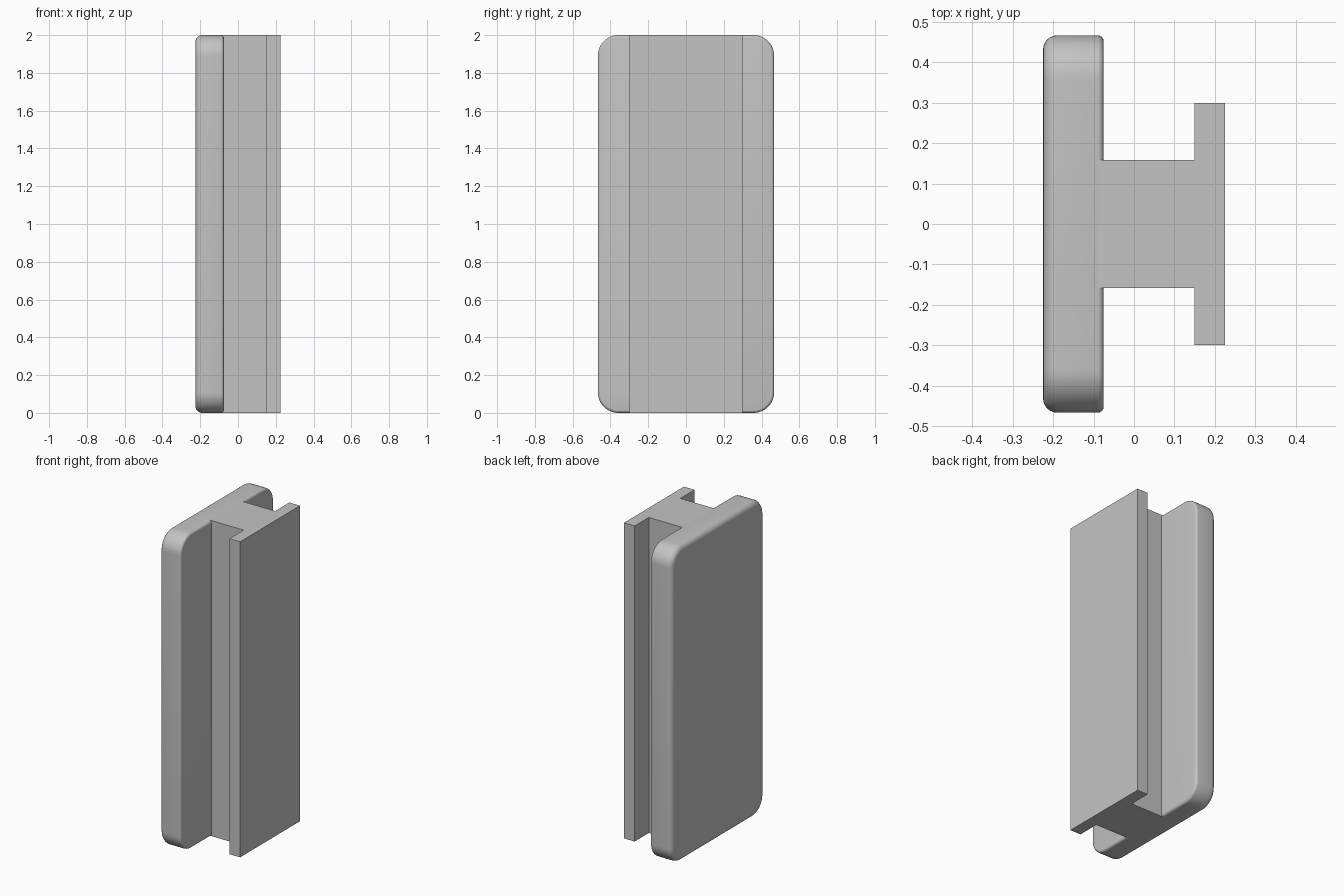
import bpy, bmesh

if "Cube" in bpy.data.objects:
    bpy.data.objects.remove(bpy.data.objects["Cube"], do_unlink=True)

HEIGHT = 2.0

grey = bpy.data.materials.new("plain_grey")
grey.use_nodes = True
colour = (0.55, 0.55, 0.55, 1)
grey.diffuse_color = colour
grey.node_tree.nodes["Principled BSDF"].inputs["Base Color"].default_value = colour


def block_mesh(x0, x1, half_width):
    """Full-height block between two x positions."""
    bm = bmesh.new()
    bmesh.ops.create_cube(bm, size=1)
    for v in bm.verts:
        v.co = (x1 if v.co.x > 0 else x0,
                v.co.y * 2 * half_width,
                (v.co.z + 0.5) * HEIGHT)
    return bm


def finish(bm, name):
    mesh = bpy.data.meshes.new(name)
    bm.to_mesh(mesh)
    bm.free()
    mesh.materials.append(grey)
    obj = bpy.data.objects.new(name, mesh)
    bpy.context.collection.objects.link(obj)
    return obj


def round_edges(bm, edges, radius, segments):
    bmesh.ops.bevel(bm, geom=edges, offset=radius, offset_type='OFFSET',
                    segments=segments, profile=0.5, affect='EDGES',
                    clamp_overlap=True)


def rim(bm, x):
    return [e for e in bm.edges if all(abs(v.co.x - x) < 1e-4 for v in e.verts)]


# Wide face plate: rounded corners, then a softened rim on each side
outer, inner = -0.225, -0.075
bm = block_mesh(outer, inner, 0.467)
corners = [e for e in bm.edges if abs(e.verts[0].co.x - e.verts[1].co.x) > 0.1]
round_edges(bm, corners, 0.11, 12)
round_edges(bm, rim(bm, outer), 0.035, 6)
round_edges(bm, rim(bm, inner), 0.015, 4)
plate = finish(bm, "face_plate")
bpy.ops.object.select_all(action='DESELECT')
plate.select_set(True)
bpy.context.view_layer.objects.active = plate
bpy.ops.object.shade_smooth_by_angle()

# Central web and narrow square-edged flange
finish(block_mesh(-0.09, 0.15, 0.158), "web")
finish(block_mesh(0.15, 0.225, 0.3), "flange")
